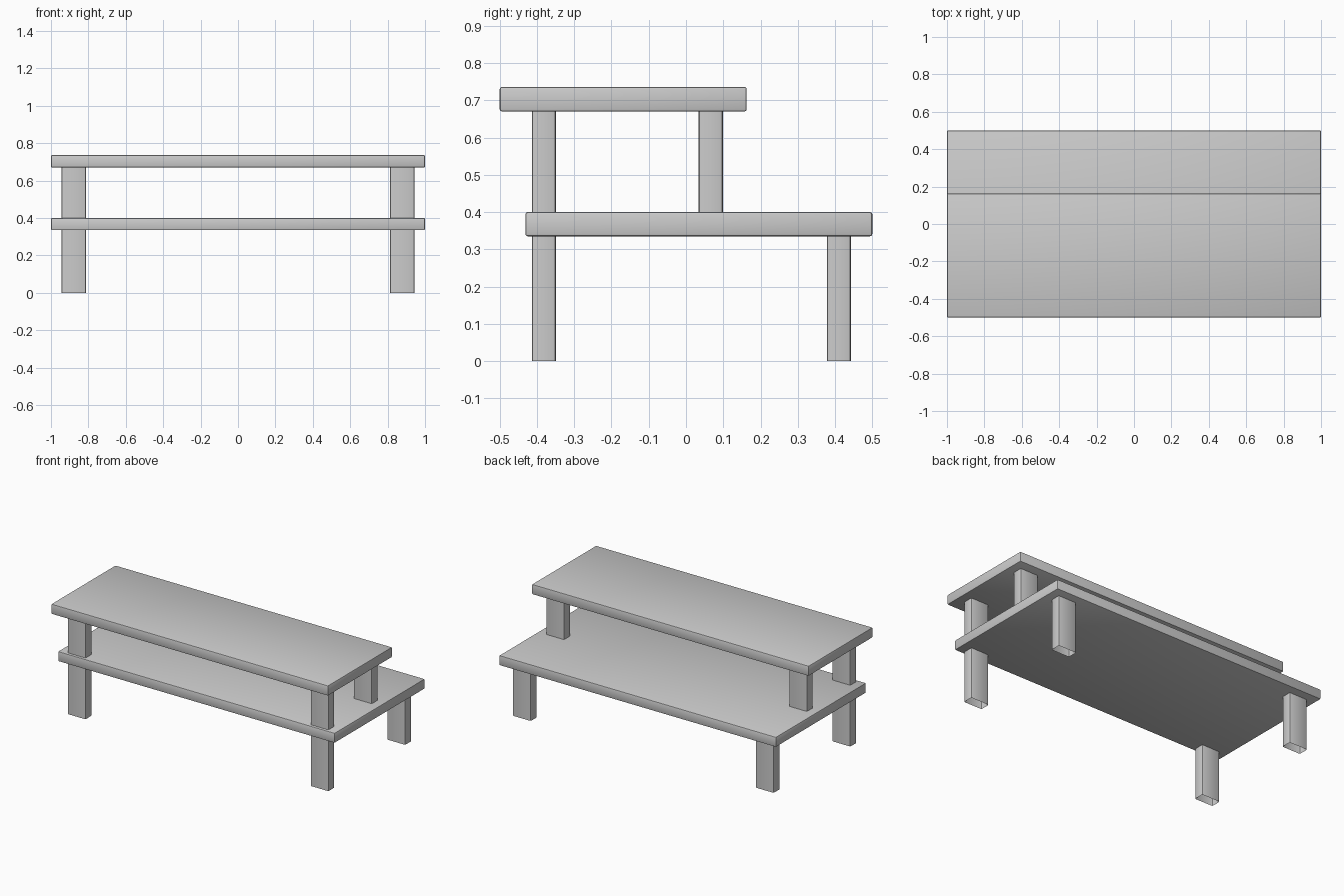
import bpy, bmesh

if "Cube" in bpy.data.objects:
    bpy.data.objects.remove(bpy.data.objects["Cube"])


def block(name, x, y, z, bevel, open_ends=False):
    """Bevelled box from (min, max) ranges; open_ends makes a tube with rounded upright edges."""
    bm = bmesh.new()
    bmesh.ops.create_cube(bm, size=1)
    for v in bm.verts:
        v.co = [r[0] + (c + 0.5) * (r[1] - r[0]) for r, c in zip((x, y, z), v.co)]
    edges = bm.edges[:]
    if open_ends:
        edges = [e for e in edges if abs(e.verts[0].co.z - e.verts[1].co.z) > 0.01]
    bmesh.ops.bevel(bm, geom=edges, offset=bevel, segments=2, profile=0.5, affect='EDGES')
    if open_ends:
        bm.normal_update()
        caps = [f for f in bm.faces if abs(f.normal.z) > 0.9]
        bmesh.ops.delete(bm, geom=caps, context='FACES_ONLY')
    mesh = bpy.data.meshes.new(name)
    bm.to_mesh(mesh)
    bm.free()
    obj = bpy.data.objects.new(name, mesh)
    bpy.context.collection.objects.link(obj)
    bpy.context.view_layer.objects.active = obj
    obj.select_set(True)
    bpy.ops.object.shade_smooth_by_angle()
    obj.select_set(False)
    return obj


# Boards
block("lower_shelf", (-1, 1), (-0.431, 0.5), (0.335, 0.4), 0.006)
block("upper_shelf", (-1, 1), (-0.5, 0.163), (0.67, 0.736), 0.006)

# Legs, hollow and open at the ends, mirrored left and right
legs = {
    "lower_front_leg": ((-0.414, -0.349), (0, 0.336)),
    "lower_back_leg": ((0.378, 0.443), (0, 0.336)),
    "upper_front_leg": ((-0.414, -0.349), (0.399, 0.671)),
    "upper_back_leg": ((0.034, 0.099), (0.399, 0.671)),
}
for name, (y, z) in legs.items():
    block(name + "_right", (0.812, 0.943), y, z, 0.008, True)
    block(name + "_left", (-0.943, -0.812), y, z, 0.008, True)
